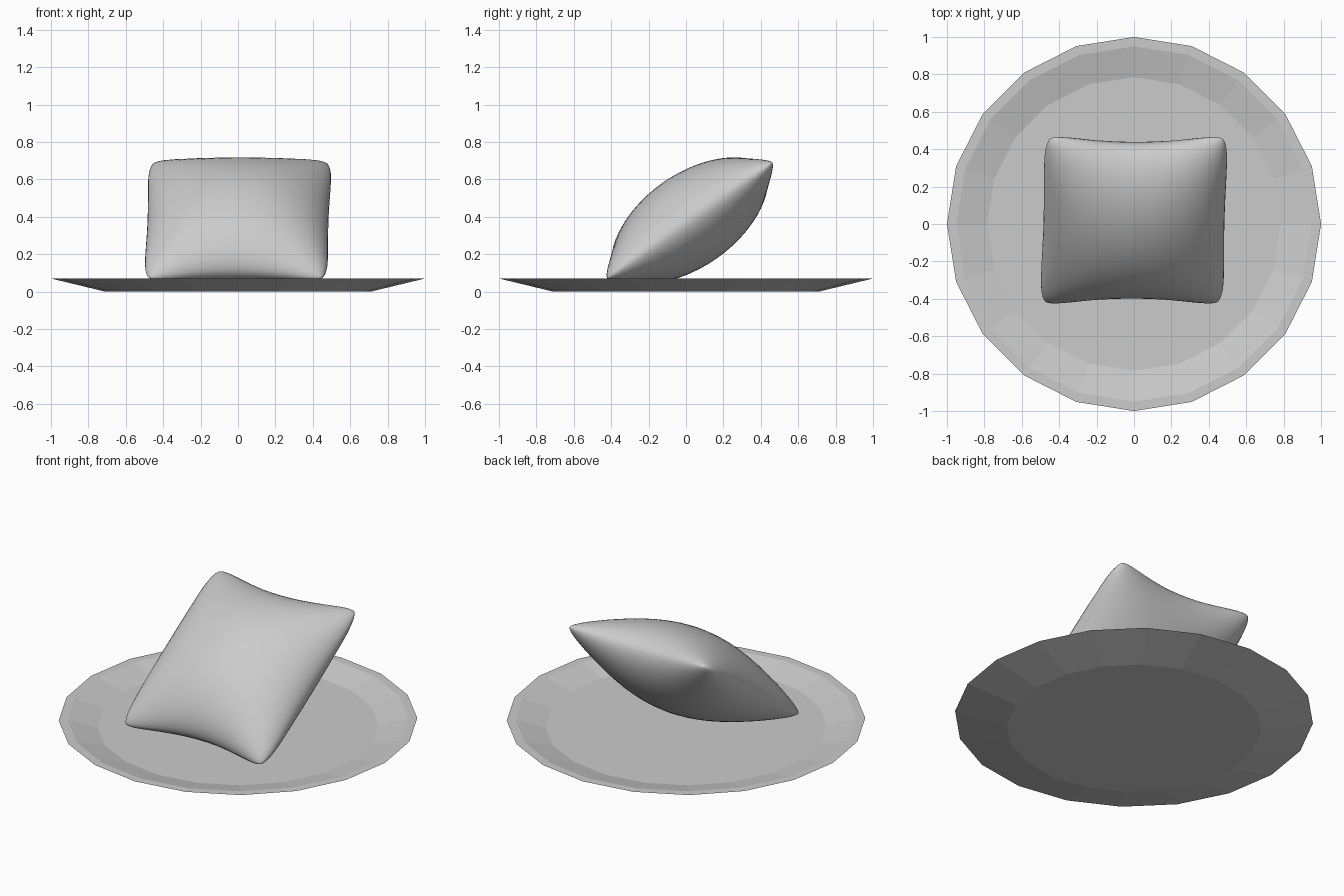
import bpy, bmesh, math
from mathutils import Matrix, Vector

cube = bpy.data.objects.get("Cube")
if cube:
    bpy.data.objects.remove(cube, do_unlink=True)

grey = bpy.data.materials.new("plain grey")
grey.use_nodes = True
colour = (0.6, 0.6, 0.6, 1)
grey.diffuse_color = colour
grey.node_tree.nodes["Principled BSDF"].inputs["Base Color"].default_value = colour


def add_object(name, bm):
    bmesh.ops.recalc_face_normals(bm, faces=bm.faces)
    mesh = bpy.data.meshes.new(name)
    bm.to_mesh(mesh)
    bm.free()
    mesh.materials.append(grey)
    obj = bpy.data.objects.new(name, mesh)
    bpy.context.collection.objects.link(obj)
    return obj


# Plate: faceted dish lofted through rings of (radius, height)
SIDES = 20
bm = bmesh.new()
rings = []
for radius, z in [(0.71, 0), (1, 0.07), (0.95, 0.07), (0.785, 0.03)]:
    angles = [math.tau * i / SIDES for i in range(SIDES)]
    rings.append([bm.verts.new((radius * math.cos(a), radius * math.sin(a), z)) for a in angles])
for low, high in zip(rings, rings[1:]):
    for i in range(SIDES):
        j = (i + 1) % SIDES
        bm.faces.new((low[i], low[j], high[j], high[i]))
bm.faces.new(rings[0])
bm.faces.new(rings[-1])
add_object("plate", bm)


# Cushion: two bulged sheets joined along a pinched, round-cornered seam
def cushion_point(s, t, side):
    s, t = math.sin(s * math.pi / 2), math.sin(t * math.pi / 2)
    corner = 1 - 0.09 * (s * t) ** 6
    x = 0.505 * s * (1 - 0.04 * (1 - t * t)) * corner + 0.013 * t
    y = 0.585 * t * (1 - 0.16 * (1 - s * s)) * corner
    bulge = max(0, (1 - s * s) * (1 - t * t)) ** 0.58
    rim = 0.25 * bulge
    return Vector((x, y, side * rim))


bm = bmesh.new()
for side in (1, -1):
    made = bmesh.ops.create_grid(bm, x_segments=28, y_segments=28, size=1)
    for v in made["verts"]:
        v.co = cushion_point(v.co.x, v.co.y, side)
bmesh.ops.remove_doubles(bm, verts=bm.verts, dist=0.0005)
tilt = Matrix.Translation((0, 0.02, 0.38)) @ Matrix.Rotation(math.radians(35), 4, "X")
bm.transform(tilt)
cushion = add_object("cushion", bm)
smooth = cushion.modifiers.new("soften", "SMOOTH")
smooth.factor = 0.5
smooth.iterations = 3
for poly in cushion.data.polygons:
    poly.use_smooth = True
